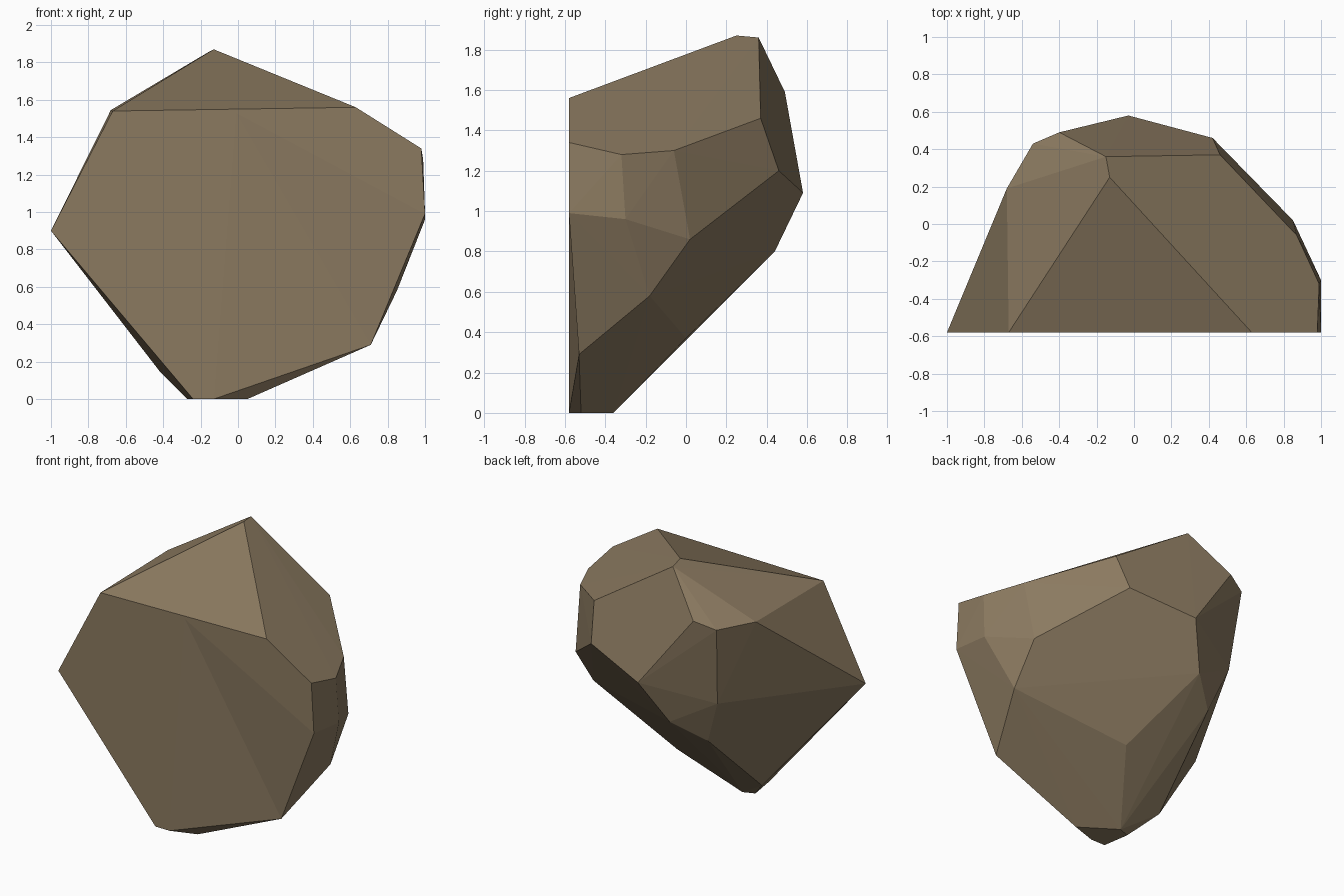
import bpy, bmesh

if "Cube" in bpy.data.objects:
    bpy.data.objects.remove(bpy.data.objects["Cube"])

# Corner points of the boulder, grouped by side
FRONT = [(-0.67, -0.58, 1.54), (0.63, -0.58, 1.56), (0.98, -0.58, 1.34), (1.0, -0.58, 0.99),
         (0.71, -0.53, 0.29), (-0.13, -0.58, 0), (-0.24, -0.58, 0), (-1.0, -0.58, 0.9)]
TOP = [(-0.13, 0.25, 1.87), (-0.15, 0.36, 1.86)]
BACK = [(0.46, 0.37, 1.46), (0.42, 0.46, 1.2), (-0.03, 0.58, 1.09), (-0.4, 0.49, 1.59),
        (-0.18, 0.44, 0.80), (0.065, 0.0, 0.37)]
LEFT = [(-0.54, 0.43, 1.54), (-0.68, 0.19, 1.545), (-0.495, 0.356, 0.98),
        (-0.375, 0.29, 0.66), (-0.42, -0.25, 0.15)]
RIGHT = [(0.87, -0.06, 1.30), (0.99, -0.32, 1.28), (1.0, -0.30, 0.96),
         (0.85, 0.02, 0.86), (0.85, -0.18, 0.58)]
BASE = [(0.05, -0.52, 0), (-0.19, -0.36, 0), (-0.27, -0.39, 0)]

# Wrap the points in a convex hull
bm = bmesh.new()
for p in FRONT + TOP + BACK + LEFT + RIGHT + BASE:
    bm.verts.new(p)
bmesh.ops.convex_hull(bm, input=bm.verts[:])
bmesh.ops.delete(bm, geom=[v for v in bm.verts if not v.link_faces], context='VERTS')

# Replace the near-flat front with a fan of facets from a point below its top edge
bm.normal_update()
front = [f for f in bm.faces if f.normal.y < -0.95]
bmesh.ops.delete(bm, geom=front, context='FACES')
rim = [e for e in bm.edges if e.is_boundary]
apex = bm.verts.new((-0.01, -0.58, 1.53))
for e in rim:
    bm.faces.new((e.verts[0], e.verts[1], apex))
bmesh.ops.recalc_face_normals(bm, faces=bm.faces[:])

mesh = bpy.data.meshes.new("boulder")
bm.to_mesh(mesh)
bm.free()

# One flat brown stone colour
stone = bpy.data.materials.new("brown stone")
stone.diffuse_color = (0.26, 0.195, 0.118, 1)
stone.use_nodes = True
stone.node_tree.nodes["Principled BSDF"].inputs["Base Color"].default_value = stone.diffuse_color
mesh.materials.append(stone)
boulder = bpy.data.objects.new("boulder", mesh)
bpy.context.collection.objects.link(boulder)
